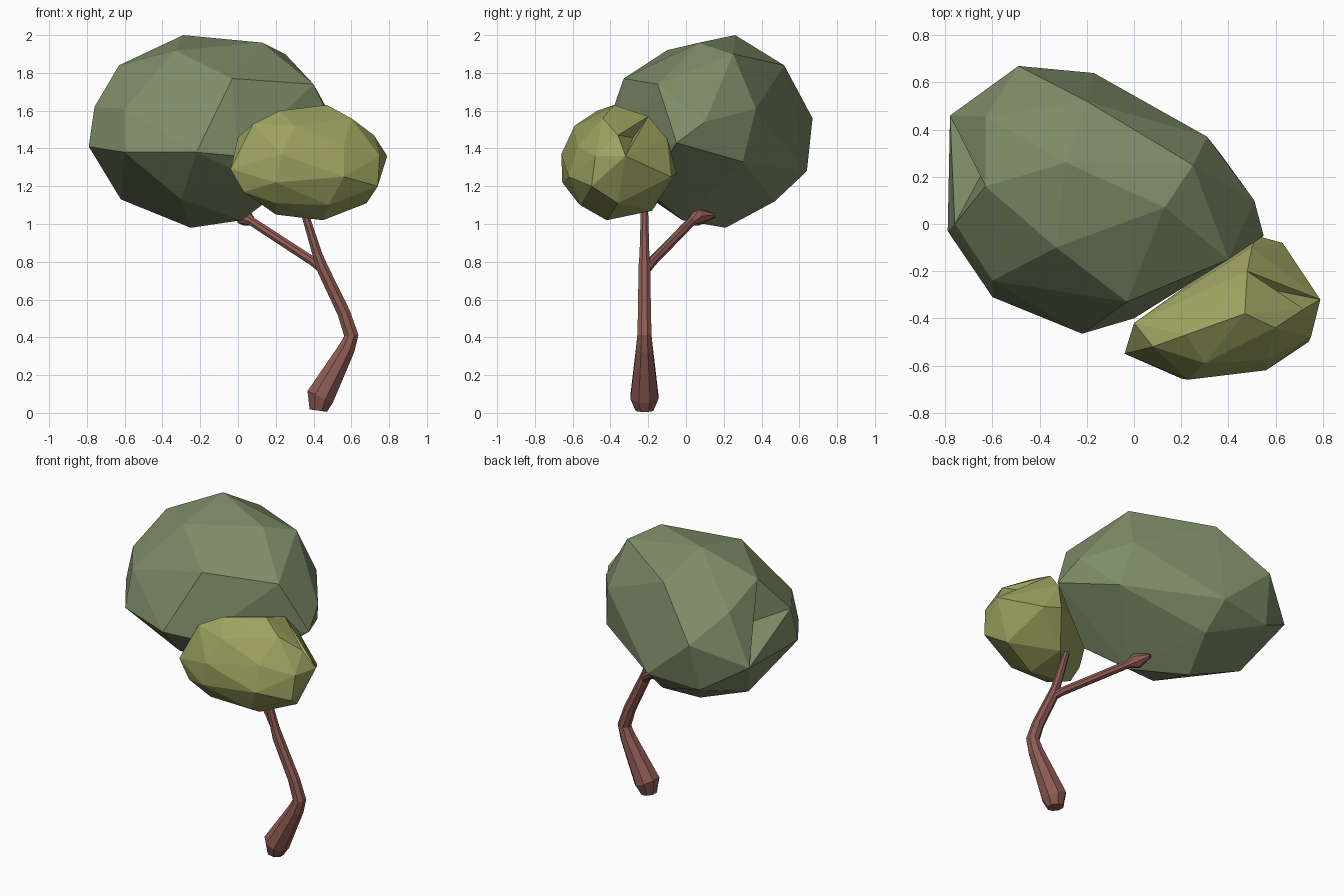
import bpy, bmesh, math
from mathutils import Vector


def material(name, rgb):
    m = bpy.data.materials.new(name)
    m.diffuse_color = (*rgb, 1)
    return m


def finish(bm, name, mat):
    bmesh.ops.recalc_face_normals(bm, faces=bm.faces[:])
    me = bpy.data.meshes.new(name)
    bm.to_mesh(me)
    bm.free()
    me.materials.append(mat)
    ob = bpy.data.objects.new(name, me)
    bpy.context.collection.objects.link(ob)
    return ob


def tube(name, path, mat, sides=8):
    """Faceted limb swept through (x, y, z, radius) stations."""
    bm = bmesh.new()
    pts = [Vector(p[:3]) for p in path]
    rings = []
    for i, p in enumerate(pts):
        d = (pts[min(i + 1, len(pts) - 1)] - pts[max(i - 1, 0)]).normalized()
        side = Vector((0, 1, 0)).cross(d).normalized()
        up = d.cross(side)
        ring = []
        for k in range(sides):
            a = math.tau * (k + 0.5) / sides
            ring.append(bm.verts.new(p + path[i][3] * (side * math.cos(a) + up * math.sin(a))))
        rings.append(ring)
    for a, b in zip(rings, rings[1:]):
        for k in range(sides):
            n = (k + 1) % sides
            bm.faces.new((a[k], a[n], b[n], b[k]))
    bm.faces.new(rings[0])
    bm.faces.new(rings[-1])
    return finish(bm, name, mat)


def crown(name, corners, dent_at, dent_move, mat):
    """Faceted leaf mass: hull around its corners, one face pushed in."""
    bm = bmesh.new()
    for c in corners:
        bm.verts.new(c)
    bmesh.ops.convex_hull(bm, input=bm.verts[:])
    bmesh.ops.delete(bm, geom=[v for v in bm.verts if not v.link_faces], context='VERTS')
    spot = Vector(dent_at)
    face = min(bm.faces, key=lambda f: (f.calc_center_median() - spot).length)
    tip = bmesh.ops.poke(bm, faces=[face])["verts"][0]
    tip.co += Vector(dent_move)
    return finish(bm, name, mat)


dark_green = material("sage green leaves", (0.205, 0.265, 0.138))
olive = material("olive leaves", (0.335, 0.36, 0.115))
bark = material("reddish brown bark", (0.27, 0.105, 0.085))

# Crooked trunk and side branch
tube("trunk", [(0.425, -0.22, 0.012, 0.05), (0.435, -0.22, 0.085, 0.08),
               (0.575, -0.22, 0.34, 0.048), (0.60, -0.22, 0.41, 0.041),
               (0.56, -0.22, 0.53, 0.037), (0.445, -0.22, 0.77, 0.034),
               (0.42, -0.22, 0.84, 0.028), (0.34, -0.22, 1.10, 0.02)], bark)
tube("side_branch", [(0.46, -0.22, 0.75, 0.026), (0.40, -0.18, 0.80, 0.026),
                     (0.07, 0.03, 1.015, 0.025), (0.03, 0.06, 1.04, 0.048),
                     (0.0, 0.15, 1.045, 0.012)], bark)

# Large crown, dented on the left
crown("large_crown",
      [(-.29, .26, 2.0), (-.33, -.10, 1.92), (.13, .07, 1.96), (.25, .25, 1.90),
       (.40, -.15, 1.74), (-.03, -.33, 1.77), (-.63, .16, 1.84), (-.20, .52, 1.84),
       (-.60, -.24, 1.61), (-.22, -.465, 1.38), (-.60, -.31, 1.38), (-.79, -.03, 1.41),
       (-.76, .0, 1.62), (-.62, .24, 1.13), (-.78, .46, 1.41), (-.49, .67, 1.56),
       (-.17, .64, 1.28), (-.52, .60, 1.25), (.31, .37, 1.61), (.365, .30, 1.33),
       (.55, -.05, 1.43), (.51, .10, 1.54), (-.25, .21, .98), (.02, -.02, 1.02),
       (0, -.40, 1.36), (-.30, -.18, 1.13), (.22, -.20, 1.17), (-.16, .47, 1.12),
       (-.63, .455, 1.73)],
      (-0.74, 0.28, 1.58), (0.09, 0.0, -0.02), dark_green)

# Small crown, dented on the right
crown("small_crown",
      [(-.04, -.55, 1.29), (.23, -.66, 1.37), (.20, -.655, 1.22), (.56, -.62, 1.25),
       (.56, -.575, 1.41), (.74, -.50, 1.20), (.75, -.48, 1.36), (.79, -.32, 1.36),
       (.72, -.36, 1.47), (.63, -.08, 1.25), (.52, -.05, 1.27), (.47, -.38, 1.63),
       (.22, -.47, 1.60), (.48, -.20, 1.57), (.08, -.52, 1.53), (.0, -.42, 1.46),
       (.45, -.42, 1.02), (.20, -.43, 1.05), (.68, -.36, 1.11), (.03, -.55, 1.17),
       (.42, -.18, 1.07), (.50, -.10, 1.45), (.30, -.59, 1.52), (.60, -.44, 1.56),
       (.48, -.56, 1.10), (.20, -.57, 1.11)],
      (0.66, -0.24, 1.42), (-0.05, 0.0, -0.02), olive)
